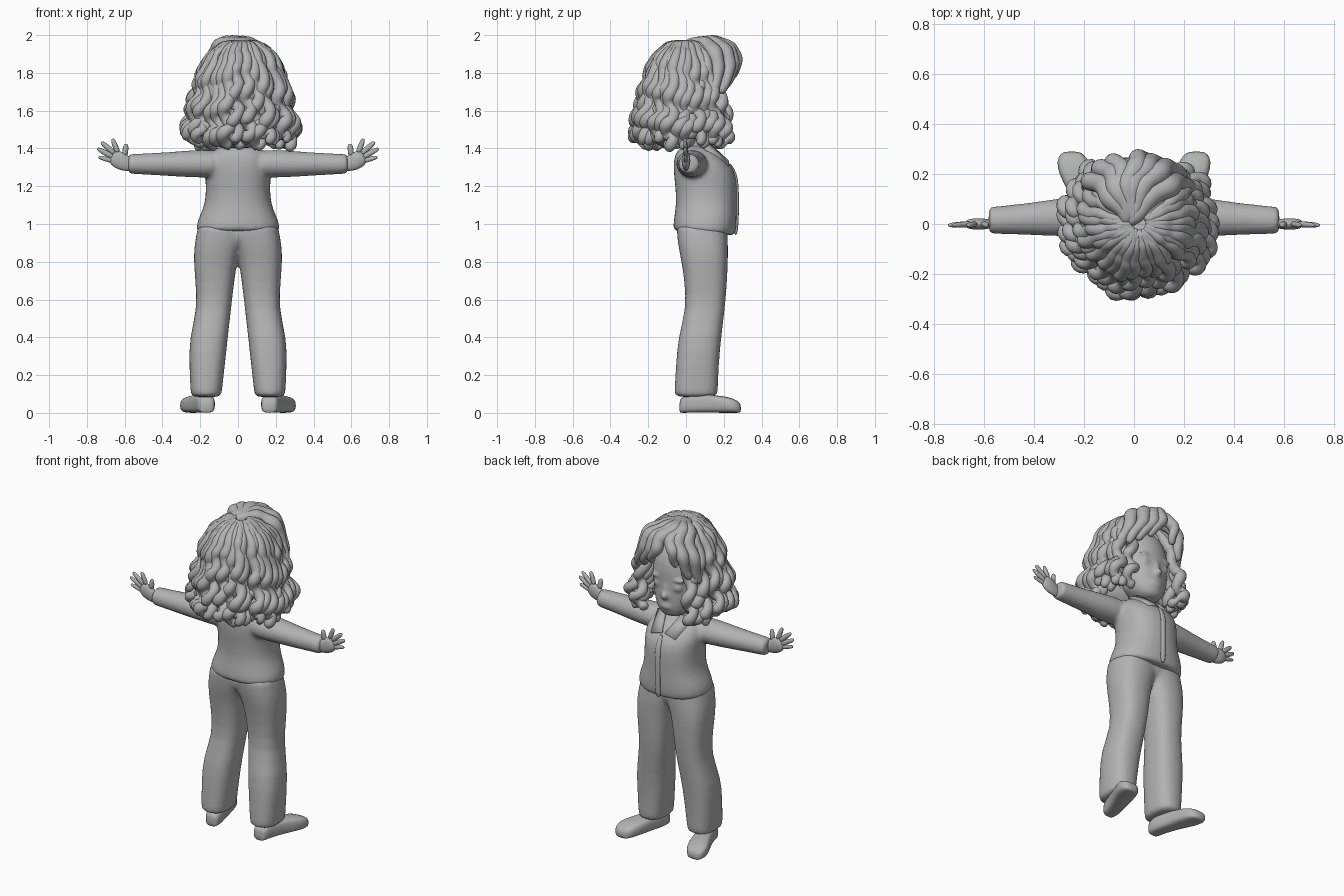
import bpy, bmesh, math, random
from mathutils import Vector
from mathutils.geometry import interpolate_bezier

random.seed(4)
if "Cube" in bpy.data.objects:
    bpy.data.objects.remove(bpy.data.objects["Cube"])

GREY = (0.45, 0.45, 0.45, 1)
grey = bpy.data.materials.new("plain_grey")
grey.use_nodes = True
grey.diffuse_color = GREY
grey.node_tree.nodes["Principled BSDF"].inputs["Base Color"].default_value = GREY

X, Y, Z = Vector((1, 0, 0)), Vector((0, 1, 0)), Vector((0, 0, 1))


def finish(name, bm, mirror=False, subdivide=1, thickness=0, blend=False):
    """Turn a bmesh into a smooth object; blend fuses its overlapping volumes."""
    bmesh.ops.recalc_face_normals(bm, faces=bm.faces)
    for face in bm.faces:
        face.smooth = True
    mesh = bpy.data.meshes.new(name)
    bm.to_mesh(mesh)
    bm.free()
    mesh.materials.append(grey)
    obj = bpy.data.objects.new(name, mesh)
    bpy.context.collection.objects.link(obj)
    if thickness:
        obj.modifiers.new("Thickness", "SOLIDIFY").thickness = thickness
    if subdivide:
        sub = obj.modifiers.new("Subdivide", "SUBSURF")
        sub.levels = sub.render_levels = subdivide
    if mirror:
        obj.modifiers.new("Mirror", "MIRROR")
    if blend:
        fuse = obj.modifiers.new("Fuse", "REMESH")
        fuse.mode, fuse.voxel_size, fuse.use_smooth_shade = "VOXEL", .011, True
        obj.modifiers.new("Soften", "SMOOTH").iterations = 5


def ring(c, u, v, sides=16, power=2.0):
    """Superellipse of points around c."""
    pts = []
    for i in range(sides):
        a = math.tau * i / sides
        ca, sa = math.cos(a), math.sin(a)
        pts.append(c + u * math.copysign(abs(ca) ** (2 / power), ca)
                   + v * math.copysign(abs(sa) ** (2 / power), sa))
    return pts


def loft(bm, rings):
    """Skin a list of rings and cap both ends."""
    rows = [[bm.verts.new(p) for p in r] for r in rings]
    for a, b in zip(rows, rows[1:]):
        for i in range(len(a)):
            j = (i + 1) % len(a)
            bm.faces.new((a[i], a[j], b[j], b[i]))
    bm.faces.new(rows[0])
    bm.faces.new(rows[-1])


def upright(bm, rows, power=2.3):
    """Upright form from rows of z, x min, x max, y min, y max."""
    loft(bm, [ring(Vector(((a + b) / 2, (c + d) / 2, z)), X * (b - a) / 2,
                   Y * (d - c) / 2, power=power) for z, a, b, c, d in rows])


def tube(bm, path, radii, ref, sides=8, flat=1.0):
    """Tapered tube along a path; flat squashes it along ref."""
    rings = []
    for i, p in enumerate(path):
        t = (path[min(i + 1, len(path) - 1)] - path[max(i - 1, 0)]).normalized()
        u = t.cross(ref).normalized()
        rings.append(ring(p, u * radii[i], t.cross(u) * radii[i] * flat, sides))
    loft(bm, rings)


def blob(bm, centre, size):
    """Ellipsoid added to a bmesh."""
    made = bmesh.ops.create_uvsphere(bm, u_segments=16, v_segments=10, radius=1)
    for v in made["verts"]:
        v.co = Vector(centre) + Vector(a * b for a, b in zip(v.co, size))


# Trousers: legs and seat fused together
bm = bmesh.new()
upright(bm, [
    (1.0, -.06, .212, -.05, .218), (0.98, -.06, .216, -.052, .22), (0.90, -.04, .232, -.047, .225),
    (0.82, .0, .238, -.03, .225), (0.70, .018, .228, -.01, .22),
    (0.55, .035, .217, .0, .208), (0.40, .052, .26, -.045, .188),
    (0.25, .068, .26, -.055, .175), (0.11, .085, .252, -.064, .17),
    (0.08, .085, .252, -.064, .17)], power=2.5)
upright(bm, [(0.85, -.05, .05, .03, .17), (0.89, -.13, .13, -.03, .21),
             (0.94, -.2, .2, -.046, .22), (1.0, -.2, .2, -.05, .22)], power=2.6)
finish("trousers", bm, mirror=True, blend=True)

# Shoes: toes turned outward
bm = bmesh.new()
loft(bm, [ring(Vector((x, y, h / 2)), X * w, Z * h / 2, 16, 3.2) for x, y, w, h in [
    (.165, -.035, .03, .06), (.167, -.025, .045, .085), (.172, .03, .052, .1),
    (.195, .1, .055, .1), (.22, .17, .066, .092), (.24, .225, .07, .085),
    (.248, .27, .058, .068), (.25, .292, .032, .045)]])
finish("shoes", bm, mirror=True)

# Shirt: the hem dips toward the belly
bm = bmesh.new()
upright(bm, [
    (.96, -.218, .218, -.068, .255), (.975, -.226, .226, -.07, .266),
    (1.01, -.222, .222, -.07, .272), (1.06, -.198, .198, -.062, .272),
    (1.12, -.176, .176, -.055, .272), (1.20, -.173, .173, -.06, .274), (1.28, -.18, .18, -.07, .266),
    (1.34, -.18, .18, -.068, .215), (1.385, -.15, .15, -.055, .16),
    (1.42, -.075, .075, -.01, .12)])
for v in bm.verts:
    if v.co.z < 1:
        v.co.z -= 0.1 * max(v.co.y, 0)
# Sleeves, fused to the shirt
loft(bm, [ring(Vector((x, y, z)), Y * ry, Z * rz) for x, y, z, ry, rz in [
    (.08, .03, 1.315, .08, .07), (.18, .032, 1.32, .086, .077), (.28, .028, 1.318, .08, .071),
    (.42, .02, 1.317, .065, .061), (.56, .015, 1.318, .056, .054), (.58, .015, 1.318, .055, .053),
    (.582, .015, 1.318, .04, .038)]])
finish("shirt", bm, mirror=True, blend=True)

# Front placket: a slim overlapping edge
bm = bmesh.new()
tube(bm, [Vector((.008, y, z)) for y, z in
          [(.262, .937), (.27, 1.0), (.271, 1.1), (.271, 1.2), (.262, 1.27), (.228, 1.325)]],
     [.018, .02, .02, .02, .018, .012], Y, flat=.5)
finish("shirt_placket", bm)

# Collar flaps
bm = bmesh.new()
bm.faces.new([bm.verts.new(p) for p in
              [(.055, .13, 1.425), (.012, .228, 1.335), (.085, .228, 1.312), (.125, .1, 1.408)]])
finish("collar_flaps", bm, mirror=True, subdivide=0, thickness=.014)

# Hands: palm with fanned fingers
bm = bmesh.new()
tube(bm, [Vector((x, 0, z)) for x, z in [(.55, 1.31), (.58, 1.315), (.615, 1.33), (.65, 1.35), (.67, 1.362)]],
     [.032, .038, .05, .046, .03], Y, 12, .5)
for x0, z0, x1, z1, r in [(.65, 1.33, .74, 1.355, .013), (.655, 1.35, .745, 1.40, .015),
                          (.65, 1.37, .725, 1.435, .015), (.635, 1.375, .665, 1.452, .015),
                          (.60, 1.36, .592, 1.425, .016)]:
    a, b = Vector((x0, 0, z0)), Vector((x1, -.005, z1))
    tube(bm, [a.lerp(b, t) for t in (0, .35, .7, .92, 1)],
         [r, r * 1.1, r, r * .75, r * .35], Y, flat=.8)
finish("hands", bm, mirror=True)

# Head on its neck, with softly fused features
bm = bmesh.new()
upright(bm, [(1.36, -.07, .07, .0, .14), (1.42, -.058, .058, .01, .12), (1.48, -.058, .058, .0, .12)])
upright(bm, [
    (1.415, -.035, .035, .11, .17), (1.43, -.07, .07, .06, .195), (1.47, -.115, .115, -.03, .21),
    (1.54, -.148, .148, -.09, .212), (1.62, -.16, .16, -.12, .208), (1.70, -.165, .165, -.13, .212),
    (1.80, -.145, .145, -.11, .19), (1.88, -.08, .08, -.05, .12)], power=2.1)
blob(bm, (0, .215, 1.56), (.022, .026, .022))
blob(bm, (0, .2, 1.595), (.014, .018, .045))
blob(bm, (0, .2, 1.49), (.042, .02, .018))
for side in (-1, 1):
    blob(bm, (side * .066, .18, 1.615), (.036, .024, .024))
    blob(bm, (side * .068, .182, 1.662), (.046, .022, .012))
finish("head", bm, blend=True)

# Hair: solid core under the locks
bm = bmesh.new()
blob(bm, (.01, -.045, 1.68), (.215, .18, .255))
blob(bm, (.01, -.08, 1.52), (.24, .13, .12))
finish("hair_core", bm, subdivide=0)

DOME = [(.03, 1.962), (.1, 1.945), (.17, 1.885), (.218, 1.78),
        (.246, 1.67), (.274, 1.55), (.284, 1.47), (.235, 1.39)]


def dome(s):
    """Radius and height of the hair at s from crown to tips."""
    f = min(s, .9999) * (len(DOME) - 1)
    i = int(f)
    return Vector(DOME[i]).lerp(Vector(DOME[i + 1]), f - i)


def lock(bm, angle, scale, drop, width, steps=34):
    """Curly lock hanging from the crown; angle 0 is the face side."""
    phase, turns = random.uniform(0, math.tau), random.uniform(4, 5.5)
    path, radii = [], []
    out = Vector((math.sin(angle), math.cos(angle), 0))
    across = Vector((out.y, -out.x, 0))
    for k in range(steps):
        s = k / (steps - 1)
        r, z = dome(s * drop)
        w, amp = phase + s * turns * math.tau, .026 * min(1, 2 * s * s)
        p = out * (r * scale + amp * math.cos(w)) + across * amp * math.sin(w)
        path.append(Vector((p.x + .02, p.y * (.98 if p.y > 0 else .9), z + .01 * s * math.sin(w * 1.3))))
        radii.append(width * (.55 + .55 * min(1, s * 2.5)) * (1 + .18 * s * math.sin(2 * w)))
    radii[0] *= .6
    radii[-1] *= .5
    tube(bm, path, radii, out + Z * .3)


# Curly locks in two layers around the back and sides
bm = bmesh.new()
for count, scale, start in [(26, 1.0, .72), (20, .84, .9)]:
    for i in range(count):
        angle = start + (math.tau - 2 * start) * i / (count - 1)
        lock(bm, angle + random.uniform(-.05, .05), scale * random.uniform(.95, 1.06),
             random.uniform(.9, 1.0), random.uniform(.029, .035))
finish("curly_locks", bm)

# Swept fringe from a side parting
bm = bmesh.new()
root = Vector((-.03, .0, 1.95))
for h1, h2, tip, r in [
        ((.0, .22, 2.0), (.07, .31, 1.88), (.14, .2, 1.72), .042),
        ((.05, .2, 2.0), (.14, .29, 1.88), (.19, .18, 1.69), .042),
        ((.09, .14, 1.99), (.2, .22, 1.88), (.22, .13, 1.66), .042),
        ((-.03, .2, 2.0), (.02, .34, 1.9), (.07, .225, 1.76), .04),
        ((-.05, .18, 2.0), (-.12, .28, 1.88), (-.17, .19, 1.70), .042),
        ((-.08, .14, 1.98), (-.18, .22, 1.88), (-.2, .14, 1.66), .042),
        ((-.04, .2, 1.98), (-.07, .31, 1.9), (-.1, .22, 1.77), .038)]:
    path = interpolate_bezier(root, Vector(h1), Vector(h2), Vector(tip), 18)
    radii = [r * (.5 + .6 * math.sin(math.pi * (k / 17) ** .8)) * (1 + .1 * math.sin(k * 1.7))
             for k in range(18)]
    tube(bm, [p + X * .012 * math.sin(k * .9) for k, p in enumerate(path)], radii, Y + Z, 10)
finish("swept_fringe", bm)
